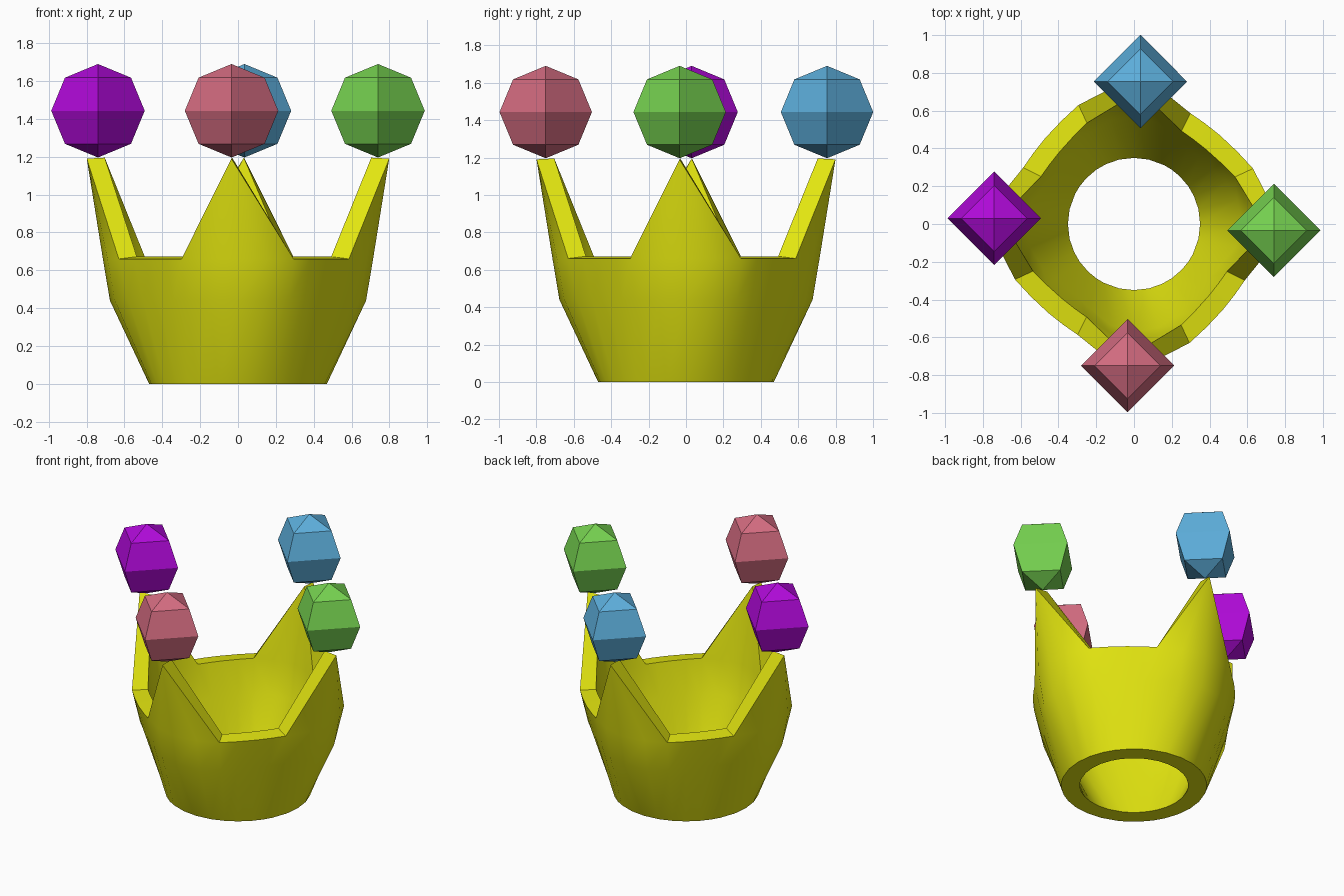
import bpy, bmesh, math

if "Cube" in bpy.data.objects:
    bpy.data.objects.remove(bpy.data.objects["Cube"])

TURN = math.radians(-2.5)          # peaks lean slightly round the crown
# one quarter of the rim: angle, radius half way up, radius at the notch floor
QUARTER = [(0, 0.677, 0.714), (13, 0.668, 0.708), (25, 0.642, 0.695), (35, 0.613, 0.668),
           (46, 0.597, 0.654), (55, 0.597, 0.652), (63, 0.610, 0.658), (77, 0.655, 0.692)]
COLUMNS = [(math.radians(q * 90 + a), m, t) for q in range(4) for a, m, t in QUARTER]
N = len(COLUMNS)
WALL = 0.105


def paint(obj, name, rgb):
    mat = bpy.data.materials.new(name)
    mat.diffuse_color = (*rgb, 1)
    mat.use_nodes = True
    mat.node_tree.nodes["Principled BSDF"].inputs["Base Color"].default_value = mat.diffuse_color
    obj.data.materials.append(mat)


def ring(bm, points, z):
    return [bm.verts.new((r * math.cos(a), r * math.sin(a), z)) for a, r in points]


# Crown: double-walled flared band with four pointed peaks
bm = bmesh.new()
outer = [ring(bm, [(a, 0.47) for a, m, t in COLUMNS], 0),
         ring(bm, [(a, m) for a, m, t in COLUMNS], 0.44),
         ring(bm, [(a, t) for a, m, t in COLUMNS], 0.66)]
inner = [ring(bm, [(a, 0.35) for a, m, t in COLUMNS], 0),
         ring(bm, [(a, m - WALL) for a, m, t in COLUMNS], 0.44),
         ring(bm, [(a, t - WALL) for a, m, t in COLUMNS], 0.672)]
tips = [math.radians(q * 90) + TURN for q in range(4)]
tip_out = ring(bm, [(a, 0.80) for a in tips], 1.19)
tip_in = ring(bm, [(a, 0.705) for a in tips], 1.195)
for i in range(N):
    j = (i + 1) % N
    for wall in (outer, inner):
        for low, high in zip(wall, wall[1:]):
            bm.faces.new((low[i], low[j], high[j], high[i]))
    bm.faces.new((outer[0][i], outer[0][j], inner[0][j], inner[0][i]))
    k = i % 8
    if 2 <= k <= 5:
        # flat floor of a notch
        bm.faces.new((outer[2][i], outer[2][j], inner[2][j], inner[2][i]))
    else:
        # peak walls
        q = (i + 2) // 8 % 4
        bm.faces.new((outer[2][i], outer[2][j], tip_out[q]))
        bm.faces.new((inner[2][i], inner[2][j], tip_in[q]))
        # sloping side of the peak
        if k in (1, 6):
            e = j if k == 1 else i
            bm.faces.new((outer[2][e], tip_out[q], tip_in[q], inner[2][e]))
bmesh.ops.recalc_face_normals(bm, faces=bm.faces)
mesh = bpy.data.meshes.new("crown_band")
bm.to_mesh(mesh)
bm.free()
crown = bpy.data.objects.new("crown_band", mesh)
bpy.context.collection.objects.link(crown)
paint(crown, "gold", (0.76, 0.78, 0.005))
bpy.context.view_layer.objects.active = crown
crown.select_set(True)
bpy.ops.object.shade_smooth_by_angle(angle=math.radians(30))

# Gems: four-sided faceted balls above each peak
GEMS = [("right", (0.74, -0.034), (0.18, 0.64, 0.08)),
        ("back", (0.034, 0.754), (0.11, 0.43, 0.72)),
        ("left", (-0.74, 0.03), (0.44, 0.003, 0.70)),
        ("front", (-0.034, -0.75), (0.66, 0.15, 0.22))]
for side, (x, y), rgb in GEMS:
    bpy.ops.mesh.primitive_uv_sphere_add(segments=4, ring_count=4, radius=0.247,
                                         location=(x, y, 1.443))
    gem = bpy.context.object
    gem.name = side + "_gem"
    paint(gem, side + "_gem_colour", rgb)
